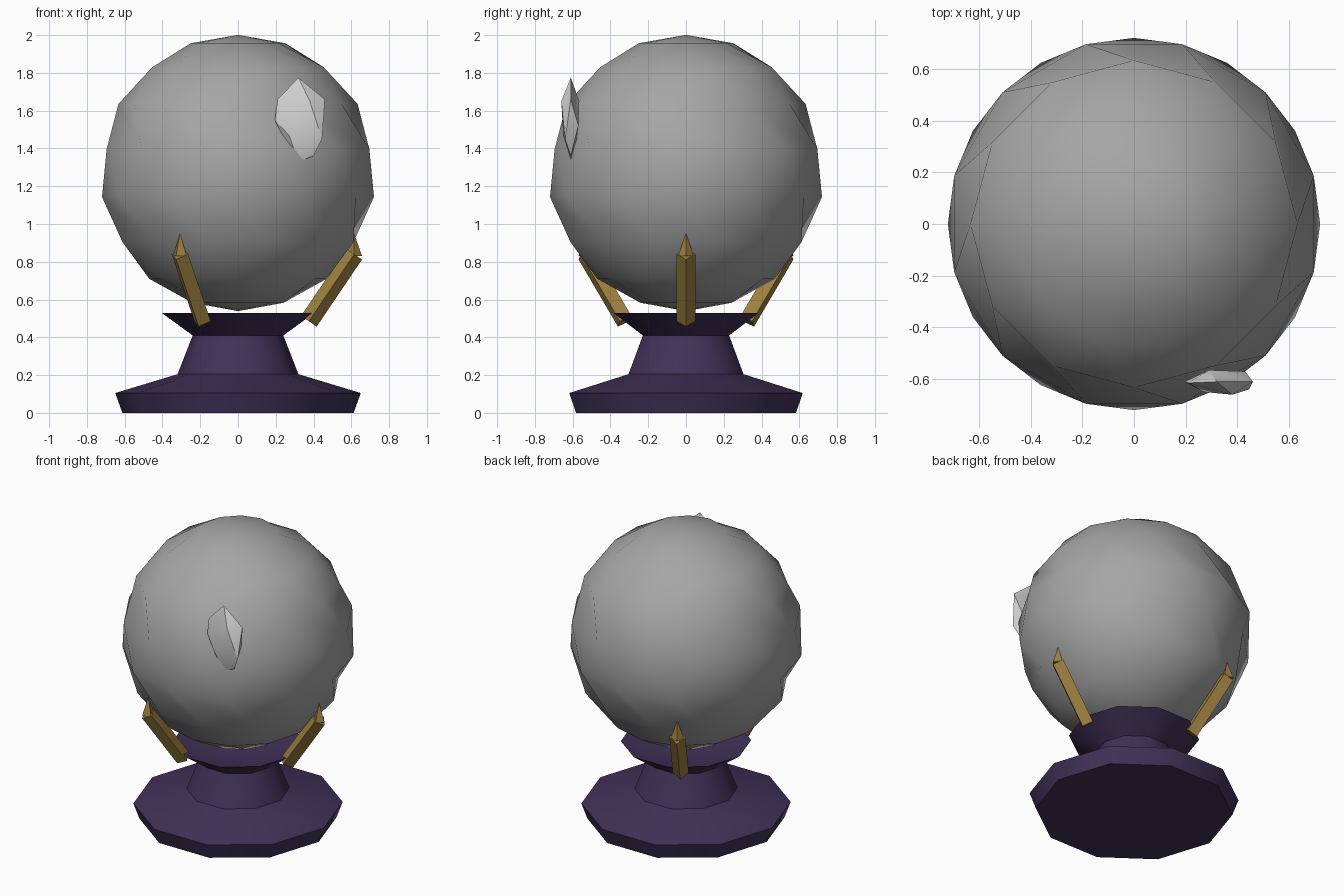
import bpy, bmesh, math
from mathutils import Vector, Matrix

if "Cube" in bpy.data.objects:
    bpy.data.objects.remove(bpy.data.objects["Cube"])


def material(name, rgb):
    m = bpy.data.materials.new(name)
    m.diffuse_color = (*rgb, 1)
    m.use_nodes = True
    m.node_tree.nodes["Principled BSDF"].inputs["Base Color"].default_value = m.diffuse_color
    return m


GREY = material("ball grey", (0.38, 0.38, 0.38))
PURPLE = material("dark purple", (0.052, 0.031, 0.098))
GOLD = material("old gold", (0.34, 0.215, 0.05))
PALE = material("pale grey", (0.66, 0.66, 0.66))


def finish(bm, name, mat, angle=None, recalc=True):
    if recalc:
        bmesh.ops.recalc_face_normals(bm, faces=bm.faces[:])
    me = bpy.data.meshes.new(name)
    bm.to_mesh(me)
    bm.free()
    ob = bpy.data.objects.new(name, me)
    bpy.context.collection.objects.link(ob)
    me.materials.append(mat)
    if angle:
        bpy.ops.object.select_all(action='DESELECT')
        ob.select_set(True)
        bpy.context.view_layer.objects.active = ob
        bpy.ops.object.shade_smooth_by_angle(angle=math.radians(angle))
    return ob


def stack(name, mat, profile, sides, angle, twist=0.0):
    """Stack rings from top to bottom; radius 0 gives a pole; odd rings are twisted."""
    bm = bmesh.new()
    rings = []
    for k, (r, z) in enumerate(profile):
        if r == 0:
            rings.append([bm.verts.new((0, 0, z))] * sides)
            continue
        off = twist if k % 2 else 0
        rings.append([bm.verts.new((r * math.cos(a), r * math.sin(a), z))
                      for a in (math.tau * i / sides + off for i in range(sides))])
    for top, bot in zip(rings, rings[1:]):
        for i in range(sides):
            j = (i + 1) % sides
            loop = []
            for v in (bot[j], top[j], top[i], bot[i]):
                if v not in loop:
                    loop.append(v)
            bm.faces.new(loop)
    return finish(bm, name, mat, angle, recalc=False)


# Ball: nine bands of twelve faces, every second ring turned half a step
R, CZ = 0.731, 1.27
ball = [(0, CZ + R)]
for lat in (70, 50, 30, 10, -10, -30, -50, -70):
    t = math.radians(lat)
    ball.append((R * math.cos(t), CZ + R * math.sin(t)))
ball.append((0, CZ - R))
# the first ring below the pole must be untwisted, so twist is applied to k odd = -15 and all turned
ob = stack("ball", GREY, ball, 12, 29, -math.pi / 12)
ob.data.transform(Matrix.Rotation(math.pi / 12, 4, 'Z'))

# Stand: ten-sided foot, neck and dished cup
stack("stand", PURPLE,
      [(0, 0.43), (0.405, 0.53), (0.24, 0.41), (0.32, 0.205), (0.65, 0.105), (0.612, 0), (0, 0)],
      10, 35)

# Claws: three leaning square bars with a small upright spike
low, high = Vector((0.375, 0, 0.485)), Vector((0.615, 0, 0.84))
axis = high - low
for n in range(3):
    turn = Matrix.Rotation(n * math.tau / 3, 4, 'Z')
    bm = bmesh.new()
    lean = Matrix.Rotation(math.atan2(axis.x, axis.z), 4, 'Y')
    bmesh.ops.create_cone(bm, cap_ends=True, segments=4, radius1=0.05, radius2=0.05,
                          depth=axis.length,
                          matrix=turn @ Matrix.Translation((low + high) / 2) @ lean)
    bmesh.ops.create_cone(bm, cap_ends=True, segments=4, radius1=0.042, radius2=0,
                          depth=0.12,
                          matrix=turn @ Matrix.Translation((0.615, 0, 0.89)))
    finish(bm, f"claw_{n + 1}", GOLD)

# Glint: small flat faceted gem on the front of the ball
points = [(.32, -.61, 1.775), (.32, -.61, 1.33), (.21, -.615, 1.66), (.46, -.61, 1.66),
          (.38, -.66, 1.65), (.29, -.565, 1.65), (.195, -.61, 1.55), (.27, -.65, 1.47),
          (.445, -.64, 1.45), (.43, -.57, 1.52), (.28, -.58, 1.43), (.40, -.61, 1.36),
          (.28, -.61, 1.38)]
bm = bmesh.new()
for p in points:
    bm.verts.new(p)
hull = bmesh.ops.convex_hull(bm, input=bm.verts[:])
loose = [v for v in bm.verts if not v.link_faces]
bmesh.ops.delete(bm, geom=loose, context='VERTS')
finish(bm, "glint", PALE, 30)
